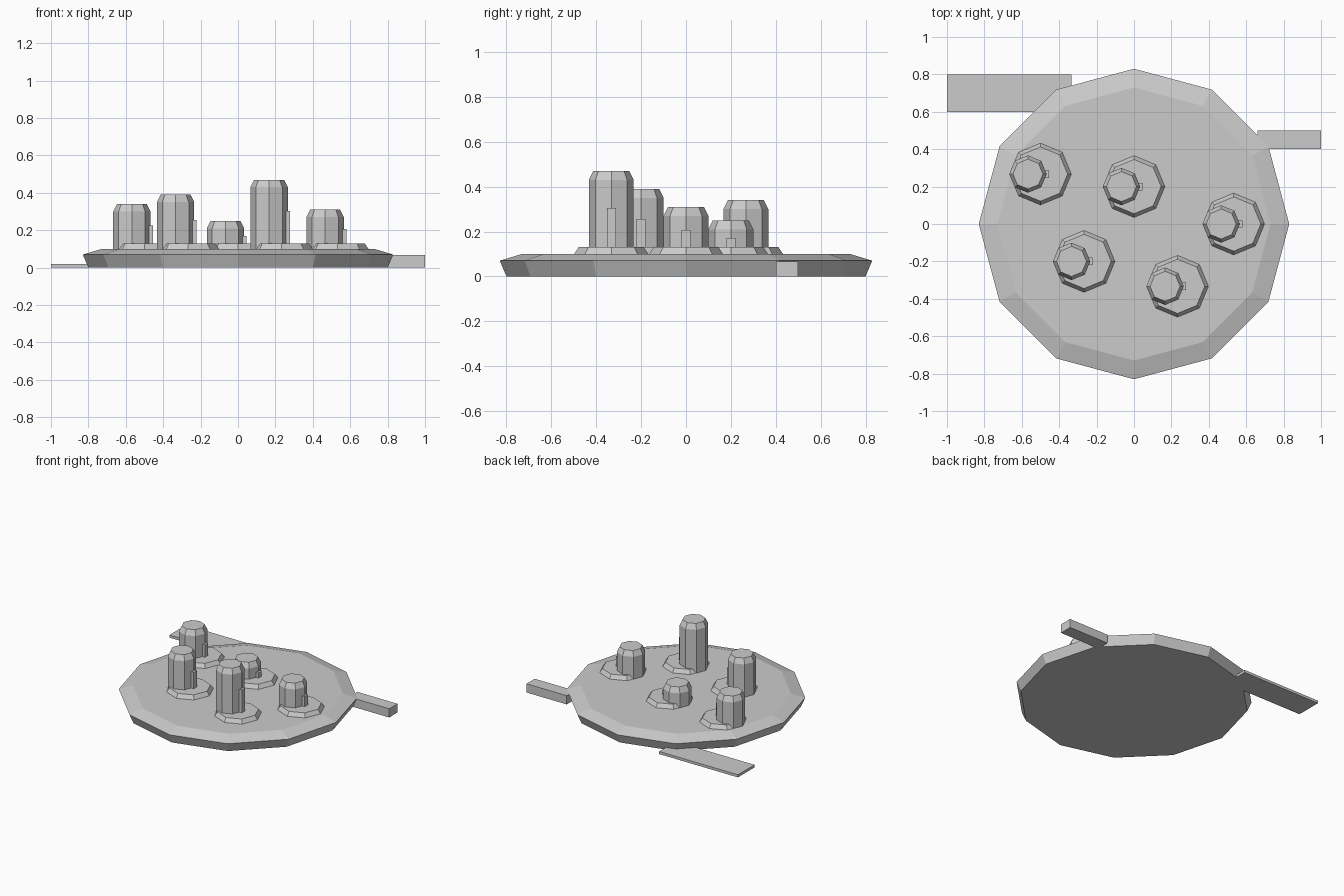
import bpy, bmesh, math

if "Cube" in bpy.data.objects:
    bpy.data.objects.remove(bpy.data.objects["Cube"])

grey = bpy.data.materials.new("plain grey")
grey.diffuse_color = (0.6, 0.6, 0.6, 1)
grey.use_nodes = True
grey.node_tree.nodes["Principled BSDF"].inputs["Base Color"].default_value = grey.diffuse_color


def finish(bm, name):
    bmesh.ops.recalc_face_normals(bm, faces=bm.faces)
    mesh = bpy.data.meshes.new(name)
    bm.to_mesh(mesh)
    bm.free()
    mesh.materials.append(grey)
    ob = bpy.data.objects.new(name, mesh)
    bpy.context.collection.objects.link(ob)
    return ob


def lathe(name, sides, profile, x=0, y=0):
    """Closed flat-faced solid from (radius, height) pairs."""
    bm = bmesh.new()
    rings = []
    for r, z in profile:
        rings.append([bm.verts.new((x + r * math.cos(2 * math.pi * i / sides),
                                    y + r * math.sin(2 * math.pi * i / sides), z))
                      for i in range(sides)])
    for a, b in zip(rings, rings[1:]):
        for i in range(sides):
            j = (i + 1) % sides
            bm.faces.new((a[i], a[j], b[j], b[i]))
    bm.faces.new(rings[0][::-1])
    bm.faces.new(rings[-1])
    return finish(bm, name)


def box(name, lo, hi):
    bm = bmesh.new()
    bmesh.ops.create_cube(bm, size=1)
    for v in bm.verts:
        v.co = [lo[k] if v.co[k] < 0 else hi[k] for k in range(3)]
    return finish(bm, name)


# twelve-sided platform with bevelled rim
lathe("platform", 12, [(0.80, 0), (0.83, 0.07), (0.73, 0.10)])

# access ramp and pier
box("ramp", (-1, 0.6, 0), (-0.333, 0.8, 0.02))
box("pier", (0.66, 0.4, 0), (1, 0.5, 0.067))

# towers: footing centre and top height
towers = [(-0.5, 0.267, 0.34), (0, 0.2, 0.25), (0.533, 0, 0.31),
          (-0.267, -0.2, 0.39), (0.233, -0.333, 0.47)]
for n, (x, y, top) in enumerate(towers, 1):
    lathe(f"footing_{n}", 8, [(0.165, 0.10), (0.145, 0.13)], x, y)
    cx = x - 0.067
    lathe(f"tower_{n}", 8, [(0.10, 0.10), (0.10, top - 0.04), (0.08, top)], cx, y)
    # doorway block on the +x side
    door = 0.17 + 0.61 * (top - 0.25)
    box(f"door_{n}", (cx + 0.08, y - 0.02, 0.11), (cx + 0.113, y + 0.02, door))
